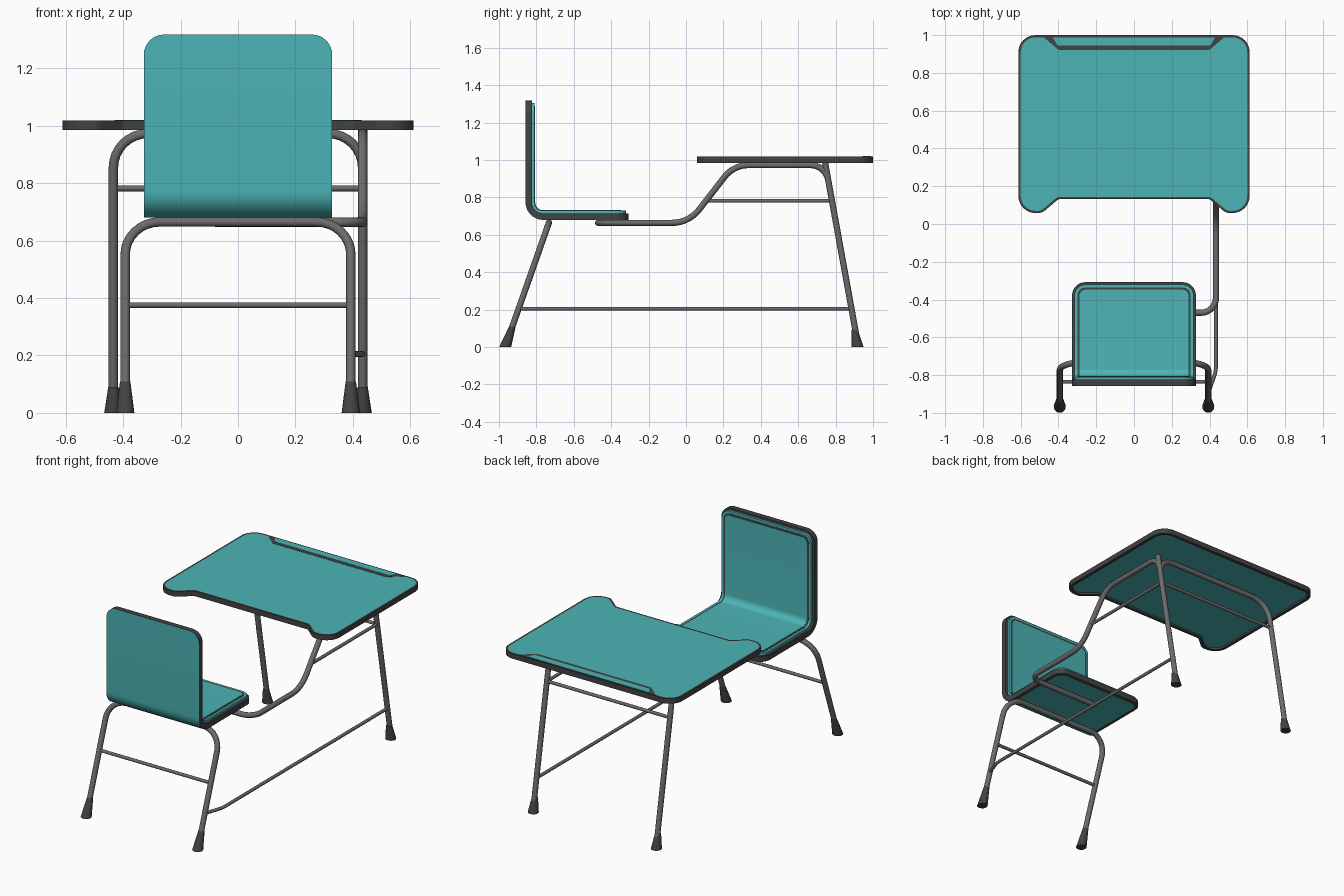
import bpy, bmesh, math
from mathutils import Vector

if "Cube" in bpy.data.objects:
    bpy.data.objects.remove(bpy.data.objects["Cube"])


def material(name, rgb):
    m = bpy.data.materials.new(name)
    m.diffuse_color = (*rgb, 1)
    m.use_nodes = True
    m.node_tree.nodes["Principled BSDF"].inputs["Base Color"].default_value = m.diffuse_color
    return m


TEAL = material("teal laminate", (0.072, 0.455, 0.462))
DARK = material("dark rubber", (0.055, 0.055, 0.055))
METAL = material("grey metal", (0.15, 0.15, 0.15))


def finish(ob, angle=40):
    bpy.ops.object.select_all(action='DESELECT')
    ob.select_set(True)
    bpy.context.view_layer.objects.active = ob
    bpy.ops.object.shade_smooth_by_angle(angle=math.radians(angle))


def add_mesh(name, bm, mats, recalc=True):
    if recalc:
        bmesh.ops.recalc_face_normals(bm, faces=bm.faces)
    me = bpy.data.meshes.new(name)
    bm.to_mesh(me)
    bm.free()
    ob = bpy.data.objects.new(name, me)
    for m in mats:
        me.materials.append(m)
    bpy.context.collection.objects.link(ob)
    finish(ob)


def fillet(points, steps=8):
    """Points are (position, tangent length); corners become true arcs."""
    out = []
    for i, (p, t) in enumerate(points):
        p = Vector(p)
        if t == 0:
            out.append(p)
            continue
        a = (Vector(points[i - 1][0]) - p).normalized()
        b = (Vector(points[i + 1][0]) - p).normalized()
        w = (b - a).length / 2
        p0, p2 = p + a * t, p + b * t
        for k in range(steps + 1):
            u = k / steps
            c0, c1, c2 = (1 - u) ** 2, 2 * u * (1 - u) * w, u * u
            out.append((p0 * c0 + p * c1 + p2 * c2) / (c0 + c1 + c2))
    return out


def tube(name, points, radius):
    pts = fillet(points)
    cu = bpy.data.curves.new(name, 'CURVE')
    cu.dimensions = '3D'
    cu.bevel_depth = radius
    cu.bevel_resolution = 4
    cu.use_fill_caps = True
    sp = cu.splines.new('POLY')
    sp.points.add(len(pts) - 1)
    for q, p in zip(sp.points, pts):
        q.co = (*p, 1)
    cu.materials.append(METAL)
    ob = bpy.data.objects.new(name, cu)
    bpy.context.collection.objects.link(ob)
    bpy.ops.object.select_all(action='DESELECT')
    ob.select_set(True)
    bpy.context.view_layer.objects.active = ob
    bpy.ops.object.convert(target='MESH')
    finish(bpy.context.object)


def mirrored(half):
    pts = fillet(half)[1:-1]
    return pts + [Vector((-p.x, p.y)) for p in reversed(pts)]


def slab(name, outline, z0, z1, mats, rims=None, recess=0):
    """Extruded outline: sides and rims take slot 0, flat faces the last slot."""
    bm = bmesh.new()
    lo = bm.faces.new([bm.verts.new((p[0], p[1], z0)) for p in outline])
    ext = bmesh.ops.extrude_face_region(bm, geom=[lo], use_keep_orig=True)
    for v in ext["geom"]:
        if isinstance(v, bmesh.types.BMVert):
            v.co.z = z1
    bmesh.ops.recalc_face_normals(bm, faces=bm.faces)
    for f in [f for f in bm.faces if abs(f.normal.z) > 0.9]:
        up = f.normal.z > 0
        if rims:
            bmesh.ops.inset_individual(bm, faces=[f], thickness=rims[up])
            if recess and not up:
                bmesh.ops.inset_individual(bm, faces=[f], thickness=0.001, depth=-recess)
        f.material_index = len(mats) - 1
    add_mesh(name, bm, mats)


# Bent seat profile: straight back, bend, straight seat
BACK_Y, SEAT_Z, BEND = -0.824, 0.714, 0.06
L1 = 1.318 - SEAT_Z - BEND
LA = BEND * math.pi / 2
L2 = -0.308 - BACK_Y - BEND
TOTAL = L1 + LA + L2


def profile(s):
    if s <= L1:
        return Vector((BACK_Y, 1.318 - s)), Vector((1, 0))
    if s >= L1 + LA:
        return Vector((BACK_Y + BEND + s - L1 - LA, SEAT_Z)), Vector((0, 1))
    a = (s - L1) / BEND
    n = Vector((math.cos(a), math.sin(a)))
    return Vector((BACK_Y + BEND, SEAT_Z + BEND)) - n * BEND, n


def sheet(name, inset, h0, h1, inner, outer, side):
    """Layer following the bent profile, with rounded end corners."""
    r = 0.07 - inset
    ends = [r * (1 - math.cos(k * math.pi / 16)) for k in range(9)]
    ss = [inset + e for e in ends]
    ss += [L1 + LA * k / 10 for k in range(11)]
    ss += [TOTAL - inset - e for e in reversed(ends)]
    bm = bmesh.new()
    rows = []
    for s in ss:
        d = min(s - inset, TOTAL - inset - s, r)
        w = 0.328 - inset - r + math.sqrt(max(0, r * r - (r - d) ** 2))
        p, n = profile(s)
        a, b = p + n * h0, p + n * h1
        rows.append([bm.verts.new((x, q.x, q.y)) for x, q in
                     ((-w, b), (w, b), (w, a), (-w, a))])
    for A, B in zip(rows, rows[1:]):
        for k, mi in enumerate((0, 2, 1, 2)):
            j = (k + 1) % 4
            if k == 2 and outer is None:
                continue
            bm.faces.new((A[k], A[j], B[j], B[k])).material_index = mi
    for row in (rows[0], rows[-1]):
        bm.faces.new(row).material_index = 2
    add_mesh(name, bm, [inner, outer or side, side])


def foot(name, x, y, height, slope):
    bm = bmesh.new()
    bmesh.ops.create_cone(bm, cap_ends=True, segments=20, radius1=0.032,
                          radius2=0.018, depth=height)
    for v in bm.verts:
        v.co.z += height / 2
        v.co.x += x
        v.co.y += y + slope * v.co.z
    add_mesh(name, bm, [DARK])


# Seat shell, raised rim, dark seam and pad
sheet("seat_shell", 0, -0.034, 0, DARK, TEAL, DARK)
sheet("seat_rim", 0.013, 0, 0.015, TEAL, None, TEAL)
sheet("seat_seam", 0.028, 0.01, 0.0165, DARK, None, DARK)
sheet("seat_pad", 0.040, 0.012, 0.018, TEAL, None, TEAL)

# Dark edging under the seat, a flat ring just below the shell
bm = bmesh.new()
ring = bm.faces.new([bm.verts.new((p.x, p.y, 0.679)) for p in mirrored(
    [((0, -0.76), 0), ((0.327, -0.76), 0.01), ((0.327, -0.309), 0.07), ((0, -0.309), 0)])])
ring.normal_update()
bmesh.ops.inset_individual(bm, faces=[ring], thickness=0.022)
bmesh.ops.delete(bm, geom=[ring], context='FACES_ONLY')
for f in bm.faces:
    f.normal_update()
    if f.normal.z > 0:
        f.normal_flip()
add_mesh("seat_underside_edging", bm, [DARK], recalc=False)

# Desktop with notched front edge and a shallow recess beneath
slab("desktop", mirrored([((0.0, 0.132), 0), ((0.40, 0.132), 0.01),
                          ((0.487, 0.058), 0.02), ((0.612, 0.058), 0.09),
                          ((0.612, 1.0), 0.09), ((0.0, 1.0), 0)]),
     0.985, 1.018, [DARK, TEAL], rims=(0.02, 0.012), recess=0.012)

# Pencil tray at the back of the desktop
slab("tray_border", [(-0.40, 0.922), (0.40, 0.922), (0.485, 0.995), (-0.485, 0.995)],
     1.016, 1.0192, [DARK])
slab("tray_strip", [(-0.405, 0.945), (0.405, 0.945), (0.43, 0.988), (-0.43, 0.988)],
     1.017, 1.0204, [TEAL])

# Tilted leg lines: y at a given height
S_SLOPE, D_SLOPE = 0.352, -0.181
SX, DX = 0.393, 0.434


def sy(z):
    return -0.967 + S_SLOPE * z


def dy(z):
    return 0.922 + D_SLOPE * z


def leg_arch(name, x, top, yf):
    tube(name, [((-x, yf(0.02), 0.02), 0), ((-x, yf(top), top), 0.12),
                ((x, yf(top), top), 0.12), ((x, yf(0.02), 0.02), 0)], 0.0165)


# Leg frames, crossbars and feet
leg_arch("seat_leg_frame", SX, 0.665, sy)
leg_arch("desk_leg_frame", DX, 0.973, dy)
for name, x, z, yf in (("seat_crossbar", SX, 0.375, sy), ("desk_crossbar", DX, 0.782, dy)):
    tube(name, [((-x, yf(z), z), 0), ((x, yf(z), z), 0)], 0.01)
for side, x in (("left", -1), ("right", 1)):
    foot(f"seat_foot_{side}", x * SX, -0.967, 0.11, S_SLOPE)
    foot(f"desk_foot_{side}", x * DX, 0.918, 0.09, D_SLOPE)

# Bent side tube joining seat and desk, ending along the right desk leg
tube("side_tube", [((-0.08, -0.47, 0.664), 0), ((DX, -0.47, 0.664), 0.08),
                   ((DX, 0.015, 0.664), 0.09), ((DX, 0.255, 0.973), 0.08),
                   ((DX, dy(0.973), 0.973), 0.08), ((DX, dy(0.05), 0.05), 0)], 0.0165)
tube("side_brace", [((DX, 0.105, 0.782), 0), ((DX, dy(0.782), 0.782), 0)], 0.01)
tube("lower_rail", [((SX, sy(0.205), 0.205), 0), ((DX, -0.78, 0.205), 0.03),
                    ((DX, dy(0.205), 0.205), 0)], 0.01)
tube("right_leg_top", [((DX, dy(0.75), 0.75), 0), ((DX, dy(0.985), 0.985), 0)], 0.0165)
